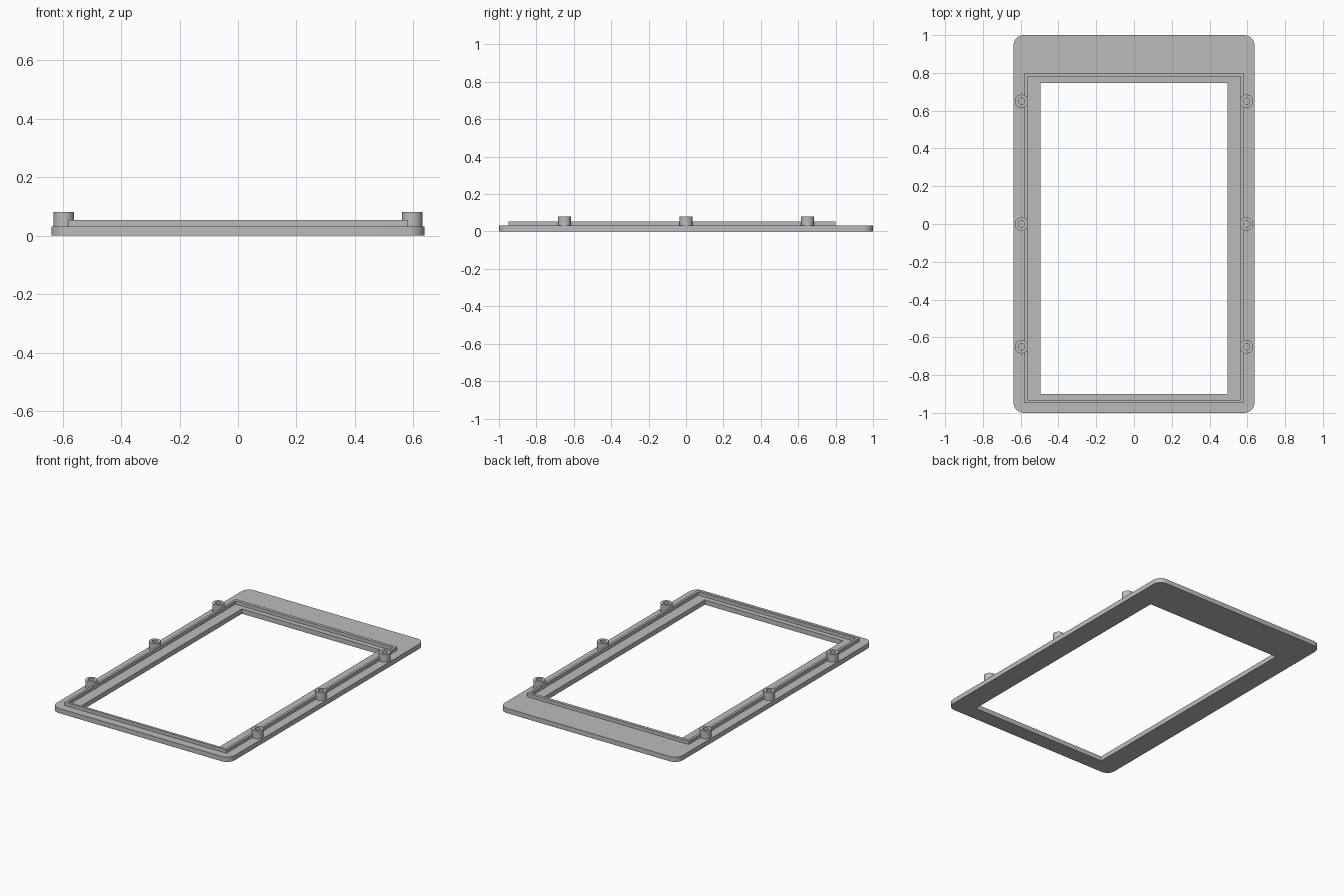
import bpy
import bmesh
from math import cos, sin, pi, radians

cube = bpy.data.objects.get("Cube")
if cube:
    bpy.data.objects.remove(cube, do_unlink=True)

GREY = (0.5, 0.5, 0.5, 1)
grey = bpy.data.materials.new("plain grey")
grey.use_nodes = True
grey.diffuse_color = GREY
grey.node_tree.nodes["Principled BSDF"].inputs["Base Color"].default_value = GREY


def rectangle(half_x, y_min, y_max, radius=0, steps=8):
    """Outline of a rectangle, with optional rounded corners."""
    corners = [(1, y_max, 0), (-1, y_max, 1), (-1, y_min, 2), (1, y_min, 3)]
    if not radius:
        return [(sx * half_x, y) for sx, y, _ in corners]
    points = []
    for sx, y, quarter in corners:
        cx = sx * (half_x - radius)
        cy = y - radius if y == y_max else y + radius
        for i in range(steps + 1):
            a = (quarter + i / steps) * pi / 2
            points.append((cx + radius * cos(a), cy + radius * sin(a)))
    return points


def circle(x, y, radius, sides=32):
    return [(x + radius * cos(2 * pi * i / sides), y + radius * sin(2 * pi * i / sides))
            for i in range(sides)]


def framed_solid(name, outer, inner, bottom, top):
    """Extrude the area between two outlines."""
    bm = bmesh.new()
    for outline in (outer, inner):
        verts = [bm.verts.new((x, y, bottom)) for x, y in outline]
        for i, v in enumerate(verts):
            bm.edges.new((verts[i - 1], v))
    bmesh.ops.triangle_fill(bm, edges=bm.edges[:], use_beauty=True, normal=(0, 0, 1))
    result = bmesh.ops.extrude_face_region(bm, geom=bm.faces[:], use_keep_orig=True)
    raised = [g for g in result["geom"] if isinstance(g, bmesh.types.BMVert)]
    bmesh.ops.translate(bm, verts=raised, vec=(0, 0, top - bottom))
    bmesh.ops.recalc_face_normals(bm, faces=bm.faces[:])
    mesh = bpy.data.meshes.new(name)
    bm.to_mesh(mesh)
    bm.free()
    mesh.materials.append(grey)
    obj = bpy.data.objects.new(name, mesh)
    bpy.context.collection.objects.link(obj)
    bpy.ops.object.select_all(action="DESELECT")
    obj.select_set(True)
    bpy.context.view_layer.objects.active = obj
    bpy.ops.object.shade_smooth_by_angle(angle=radians(30))
    return obj


PLATE_TOP = 0.031

# Flat bezel plate with rounded corners and an off-centre window
framed_solid("bezel_plate", rectangle(0.638, -1, 1, 0.055),
             rectangle(0.495, -0.9, 0.747), 0, PLATE_TOP)

# Thin raised lip around the window
framed_solid("raised_lip", rectangle(0.58, -0.948, 0.8),
             rectangle(0.564, -0.932, 0.78), PLATE_TOP, 0.053)

# Hollow screw posts, three along each side
for side, sx in (("left", 1), ("right", -1)):
    for place, y in (("front", -0.65), ("middle", 0), ("back", 0.65)):
        x = sx * 0.596
        framed_solid(f"screw_post_{side}_{place}", circle(x, y, 0.035),
                     circle(x, y, 0.017), PLATE_TOP, 0.081)
